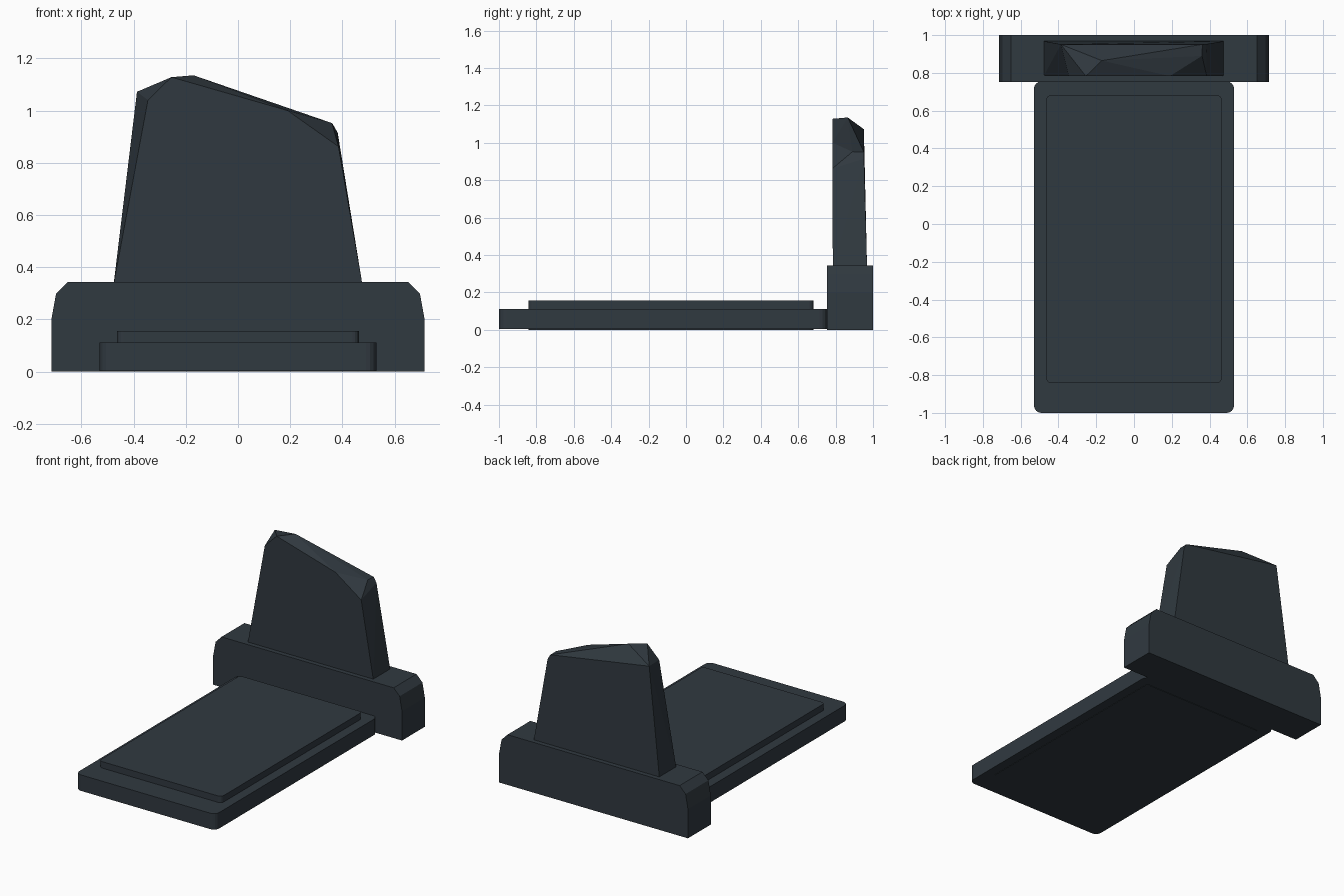
import bpy, bmesh, math

if "Cube" in bpy.data.objects:
    bpy.data.objects.remove(bpy.data.objects["Cube"])

stone = bpy.data.materials.new("dark slate stone")
stone.diffuse_color = (0.030, 0.041, 0.051, 1)
stone.use_nodes = True
stone.node_tree.nodes["Principled BSDF"].inputs["Base Color"].default_value = stone.diffuse_color


def finish(name, bm):
    """Turn a bmesh into a named stone object."""
    bmesh.ops.recalc_face_normals(bm, faces=bm.faces)
    me = bpy.data.meshes.new(name)
    bm.to_mesh(me)
    bm.free()
    me.materials.append(stone)
    ob = bpy.data.objects.new(name, me)
    bpy.context.collection.objects.link(ob)
    return ob


def extrude(name, points, offset):
    """Solid made by sweeping a flat outline along an offset."""
    bm = bmesh.new()
    face = bm.faces.new([bm.verts.new(p) for p in points])
    res = bmesh.ops.extrude_face_region(bm, geom=[face])
    verts = [v for v in res["geom"] if isinstance(v, bmesh.types.BMVert)]
    bmesh.ops.translate(bm, vec=offset, verts=verts)
    return finish(name, bm)


def rounded_slab(name, half_x, y0, y1, z0, z1, r, steps=4):
    """Flat slab with rounded vertical corners."""
    pts = []
    corners = [(half_x - r, y1 - r), (-half_x + r, y1 - r),
               (-half_x + r, y0 + r), (half_x - r, y0 + r)]
    for i, (cx, cy) in enumerate(corners):
        for k in range(steps + 1):
            a = math.pi / 2 * (i + k / steps)
            pts.append((cx + r * math.cos(a), cy + r * math.sin(a), z0))
    return extrude(name, pts, (0, 0, z1 - z0))


# Ledger stones lying on the ground
rounded_slab("lower_slab", 0.53, -1.0, 0.755, 0.003, 0.112, 0.04)
rounded_slab("upper_slab", 0.464, -0.842, 0.682, 0.0, 0.156, 0.025)

# Plinth with chamfered shoulders, mirrored profile
half = [(0.715, 0.0), (0.715, 0.2), (0.697, 0.298), (0.652, 0.344)]
profile = half + [(-x, z) for x, z in reversed(half)]
extrude("plinth", [(x, 0.753, z) for x, z in profile], (0, 0.247, 0))

# Rough-hewn headstone: convex block with a chipped, sloping top
corners = [
    (-0.477, 0.785, 0.33), (0.477, 0.785, 0.33),
    (-0.477, 0.968, 0.33), (0.477, 0.968, 0.33),
    (-0.345, 0.783, 1.04), (-0.255, 0.783, 1.128),
    (0.19, 0.783, 1.0), (0.385, 0.783, 0.862),
    (-0.387, 0.951, 1.072), (-0.17, 0.865, 1.135),
    (0.36, 0.89, 0.952), (0.362, 0.951, 0.95), (0.382, 0.952, 0.915),
]
bm = bmesh.new()
for c in corners:
    bm.verts.new(c)
bmesh.ops.convex_hull(bm, input=bm.verts[:])
bmesh.ops.dissolve_limit(bm, angle_limit=math.radians(2),
                         verts=bm.verts[:], edges=bm.edges[:])
finish("headstone", bm)
